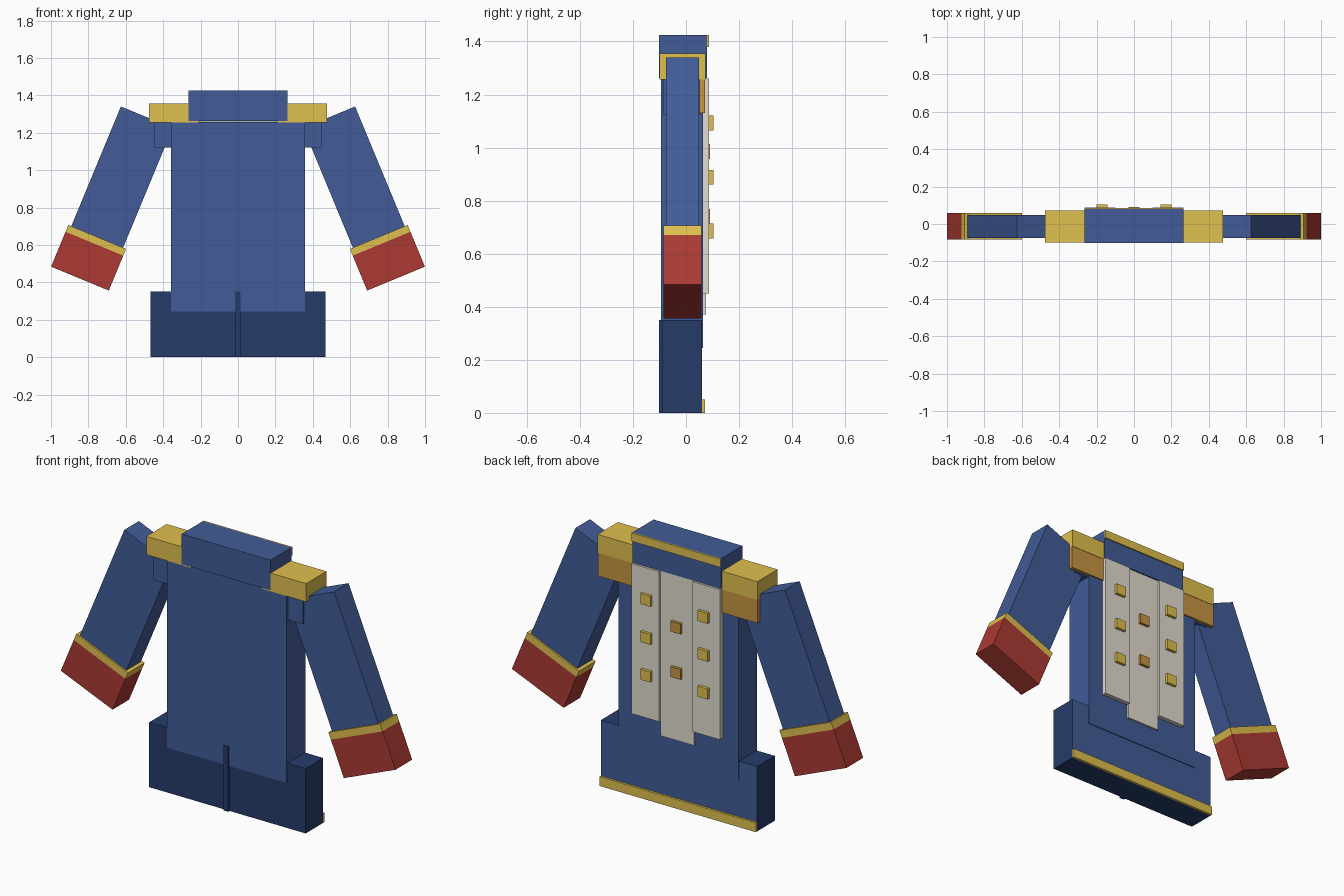
import bpy
import bmesh
import math
from mathutils import Matrix, Vector

if "Cube" in bpy.data.objects:
    bpy.data.objects.remove(bpy.data.objects["Cube"])


def material(name, rgb):
    # sRGB 0-255 to linear
    lin = [((c / 255 + 0.055) / 1.055) ** 2.4 for c in rgb]
    m = bpy.data.materials.new(name)
    m.diffuse_color = (*lin, 1)
    m.use_nodes = True
    m.node_tree.nodes["Principled BSDF"].inputs["Base Color"].default_value = m.diffuse_color
    return m


BLUE = material("coat_blue", (66, 92, 152))
NAVY = material("navy", (37, 60, 105))
RED = material("cuff_red", (172, 58, 52))
GOLD = material("gold", (224, 192, 78))
BRONZE = material("dark_gold", (198, 148, 64))
CREAM = material("cream", (226, 221, 208))


def box(name, x, y, z, mat, matrix=None, back=None):
    """Box from axis ranges; back gives the +y face its own material."""
    bm = bmesh.new()
    bmesh.ops.create_cube(bm, size=1)
    lo, hi = Vector((x[0], y[0], z[0])), Vector((x[1], y[1], z[1]))
    size, mid = hi - lo, (lo + hi) / 2
    for v in bm.verts:
        v.co = Vector([v.co[i] * size[i] + mid[i] for i in range(3)])
    if back:
        bm.normal_update()
        for f in bm.faces:
            f.material_index = int(f.normal.y > 0.9)
    if matrix:
        bm.transform(matrix)
    mesh = bpy.data.meshes.new(name)
    bm.to_mesh(mesh)
    bm.free()
    mesh.materials.append(mat)
    if back:
        mesh.materials.append(back)
    obj = bpy.data.objects.new(name, mesh)
    bpy.context.collection.objects.link(obj)
    return obj


def span(side, a, b):
    return tuple(sorted((side * a, side * b)))


# Body, skirt and collar
box("torso", (-0.357, 0.357), (-0.095, 0.064), (0.245, 1.258), BLUE)
box("skirt", (-0.467, 0.467), (-0.09, 0.06), (0, 0.35), NAVY, back=BLUE)
box("skirt_slit", (-0.015, 0.013), (-0.102, -0.08), (0, 0.35), NAVY)
box("hem_trim", (-0.467, 0.467), (0.06, 0.072), (0, 0.05), GOLD)
box("collar", (-0.265, 0.265), (-0.102, 0.079), (1.262, 1.425), BLUE)
box("collar_trim", (-0.265, 0.265), (0.079, 0.086), (1.38, 1.425), GOLD)

# Centre panel with its buttons
box("centre_panel", (-0.1, 0.1), (0.06, 0.075), (0.37, 1.26), CREAM)
for z in (0.985, 0.74):
    box("centre_button", (-0.03, 0.03), (0.075, 0.09), (z - 0.028, z + 0.028), BRONZE)

for s, label in ((1, "right"), (-1, "left")):
    # Shoulders
    box(label + "_epaulette", span(s, 0.212, 0.477), (-0.1, 0.073), (1.256, 1.355), GOLD)
    box(label + "_epaulette_fringe", span(s, 0.265, 0.477), (0.05, 0.071), (1.13, 1.256), BRONZE)
    box(label + "_armhole", span(s, 0.35, 0.447), (-0.085, 0.055), (1.122, 1.257), BLUE)

    # Side panels with buttons
    box(label + "_panel", span(s, 0.1, 0.265), (0.06, 0.087), (0.45, 1.26), CREAM)
    for z in (1.093, 0.888, 0.685):
        box(label + "_button", span(s, 0.141, 0.201), (0.085, 0.103), (z - 0.028, z + 0.028), GOLD)

    # Sleeve and cuff, built upright from the wrist and then tilted
    tilt = Matrix.Translation((s * 0.845, 0, 0.42)) @ Matrix.Rotation(-s * math.radians(22.5), 4, 'Y')
    box(label + "_cuff", (-0.167, 0.167), (-0.084, 0.058), (0, 0.202), RED, tilt)
    box(label + "_cuff_trim", (-0.167, 0.167), (-0.084, 0.058), (0.202, 0.241), GOLD, tilt)
    box(label + "_sleeve", (-0.15, 0.15), (-0.075, 0.049), (0.241, 0.934), BLUE, tilt)
